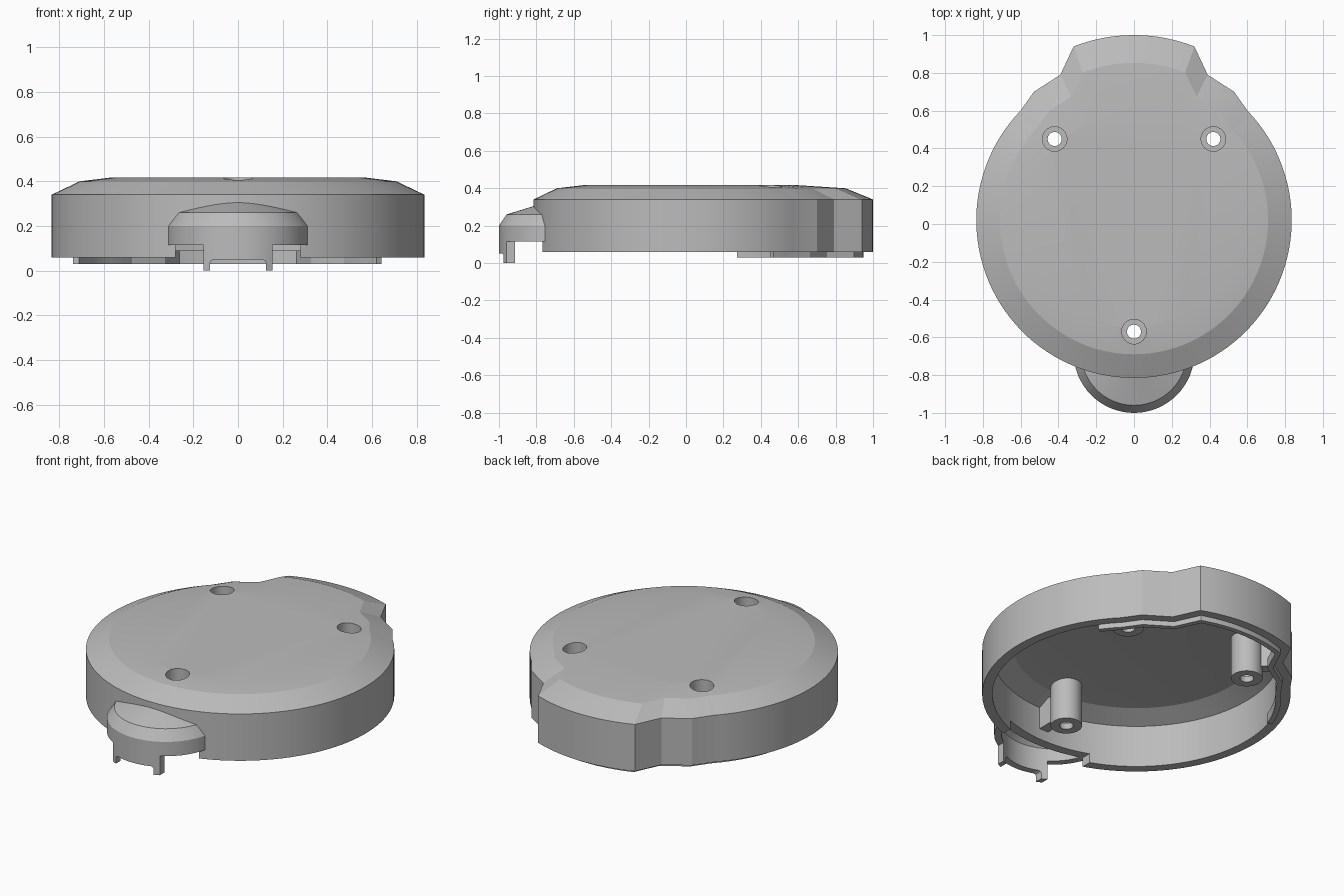
import bpy, bmesh, math
from mathutils import Vector, Matrix

if "Cube" in bpy.data.objects:
    bpy.data.objects.remove(bpy.data.objects["Cube"])

mat = bpy.data.materials.new("plain_grey")
mat.use_nodes = True
GREY = (0.5, 0.5, 0.5, 1)
mat.diffuse_color = GREY
mat.node_tree.nodes["Principled BSDF"].inputs["Base Color"].default_value = GREY

CY, R = 0.02, 0.835          # main disc centre and radius
NUB_Y = -0.68                # front nub centre
WALL = 0.055


def add(name, bm):
    bmesh.ops.recalc_face_normals(bm, faces=bm.faces[:])
    me = bpy.data.meshes.new(name)
    bm.to_mesh(me)
    bm.free()
    me.materials.append(mat)
    ob = bpy.data.objects.new(name, me)
    bpy.context.collection.objects.link(ob)
    return ob


def loft(name, rings, closed=False):
    """Skin rings of points; cap both ends, or join last to first when closed."""
    bm = bmesh.new()
    vs = [[bm.verts.new(p) for p in ring] for ring in rings]
    n = len(vs[0])
    pairs = list(zip(vs, vs[1:])) + ([(vs[-1], vs[0])] if closed else [])
    for a, b in pairs:
        for i in range(n):
            j = (i + 1) % n
            bm.faces.new((a[i], a[j], b[j], b[i]))
    if not closed:
        bm.faces.new(vs[0][::-1])
        bm.faces.new(vs[-1])
    return add(name, bm)


def circle(r, z, x=0, y=0, n=48):
    return [(x + r * math.cos(math.tau * i / n), y + r * math.sin(math.tau * i / n), z)
            for i in range(n)]


def lathe(name, profile, x=0, y=0, n=48, closed=False):
    return loft(name, [circle(r, z, x, y, n) for r, z in profile], closed)


def box(name, size, centre, angle=0):
    bm = bmesh.new()
    bmesh.ops.create_cube(bm, size=1, matrix=Matrix.Translation(centre)
                          @ Matrix.Rotation(angle, 4, 'Z') @ Matrix.Diagonal((*size, 1)))
    return add(name, bm)


def boolean(ob, cutter, op='DIFFERENCE'):
    cutter.hide_render = True
    mod = ob.modifiers.new("cut", 'BOOLEAN')
    mod.object, mod.operation, mod.solver = cutter, op, 'EXACT'
    bpy.context.view_layer.objects.active = ob
    bpy.ops.object.modifier_apply(modifier=mod.name)
    bpy.data.objects.remove(cutter)


# Plan outline: disc with a stepped tab at the back
def outline():
    step = [(0.53, 0.70), (0.39, 0.79)]
    pts = [Vector(p) for p in step]
    for i in range(17):
        a = math.radians(90 - 21.3 + 42.6 * i / 16)
        pts.append(Vector((0.88 * math.cos(a), 0.12 + 0.88 * math.sin(a))))
    pts += [Vector((-x, y)) for x, y in reversed(step)]
    for i in range(89):
        a = math.radians(136 + 268 * i / 88)
        pts.append(Vector((R * math.cos(a), CY + R * math.sin(a))))
    return pts


def inset(pts, d):
    out = []
    for i, p in enumerate(pts):
        e1 = (p - pts[i - 1]).normalized()
        e2 = (pts[(i + 1) % len(pts)] - p).normalized()
        n1, n2 = Vector((-e1.y, e1.x)), Vector((-e2.y, e2.x))
        out.append(p + (n1 + n2) * (d / (1 + n1.dot(n2))))
    return out


def at(pts, z, s=1.0):
    return [(p.x * s, CY + (p.y - CY) * s, z) for p in pts]


def round_ring(pts, r, z):
    ang = [math.atan2(p.y - CY, p.x) for p in pts]
    return [(r * math.cos(a), CY + r * math.sin(a), z) for a in ang]


plan = outline()
inner = inset(plan, WALL)

# Hollow cover: inner ceiling, inner wall, rim, outer wall, sloped top
cover = loft("cover_shell", [
    round_ring(plan, 0.52, 0.375), at(plan, 0.36, 0.80), at(inner, 0.31), at(inner, 0.06),
    at(plan, 0.06), at(plan, 0.34), at(plan, 0.40, 0.85), round_ring(plan, 0.57, 0.417)])
boolean(cover, box("opening_cutter", (0.56, 0.4, 0.2), (0, -0.8, 0.015)))
parts = [cover]

# Screw bosses with counterbored holes and ribs to the wall
for tag, x, y in (("left", 0.42, 0.45), ("right", -0.42, 0.45), ("front", 0, -0.57)):
    boolean(cover, lathe("bore_cutter", [(0.065, 0.2), (0.065, 0.5)], x, y))
    parts.append(lathe(tag + "_screw_boss", [
        (0.085, 0.125), (0.085, 0.39), (0.065, 0.39), (0.065, 0.16),
        (0.037, 0.16), (0.037, 0.125)], x, y, closed=True))
    d = Vector((x, y - CY))
    mid = d.normalized() * (d.length + 0.135)
    parts.append(box(tag + "_boss_rib", (0.12, 0.06, 0.16),
                     (mid.x, CY + mid.y, 0.26), math.atan2(d.y, d.x)))

# Locating lip inside the back rim
bm = bmesh.new()
lip_out, lip_in = inset(plan, WALL - 0.004), inset(plan, 0.08)
k = next(i for i in range(30, len(plan)) if lip_out[i].y < 0.44)
m = next(i for i in range(len(plan) - 1, 0, -1) if lip_out[i].y < 0.44) + 1
idx = list(range(m, len(plan))) + list(range(k))
secs = [[bm.verts.new((p.x, p.y, z)) for p, z in (
    (lip_out[i], 0.03), (lip_out[i], 0.09), (lip_in[i], 0.09), (lip_in[i], 0.03))] for i in idx]
for a, b in zip(secs, secs[1:]):
    for i in range(4):
        bm.faces.new((a[i], a[i - 1], b[i - 1], b[i]))
bm.faces.new(secs[0])
bm.faces.new(secs[-1])
parts.append(add("back_lip", bm))

# Front nub: hollow conical cap trimmed to the cover wall
nub = lathe("front_nub", [(0.01, 0.30), (0.25, 0.22), (0.28, 0.19), (0.28, 0.115),
                          (0.32, 0.115), (0.32, 0.20), (0.28, 0.26), (0.01, 0.343)],
            0, NUB_Y, 64)
boolean(nub, lathe("nub_cutter", [(0.79, -0.1), (0.79, 0.6)], 0, CY, 128))
parts.append(nub)

# Arched clip with two legs, curved to follow the nub wall
half = [(0.11, 0.05), (0.12, 0.045), (0.125, 0.035), (0.125, 0), (0.155, 0), (0.155, 0.12)]
arch = half + [(-x, z) for x, z in reversed(half)]
clip = loft("front_clip", [[(x, y, z) for x, z in arch] for y in (-1.1, -0.85)])
ring = lathe("clip_cutter", [(0.28, -0.1), (0.32, -0.1), (0.32, 0.2), (0.28, 0.2)],
             0, NUB_Y, 64, closed=True)
boolean(clip, ring, 'INTERSECT')
parts.append(clip)

bpy.ops.object.select_all(action='DESELECT')
for ob in parts:
    ob.select_set(True)
bpy.context.view_layer.objects.active = cover
bpy.ops.object.shade_smooth_by_angle(angle=math.radians(15))
